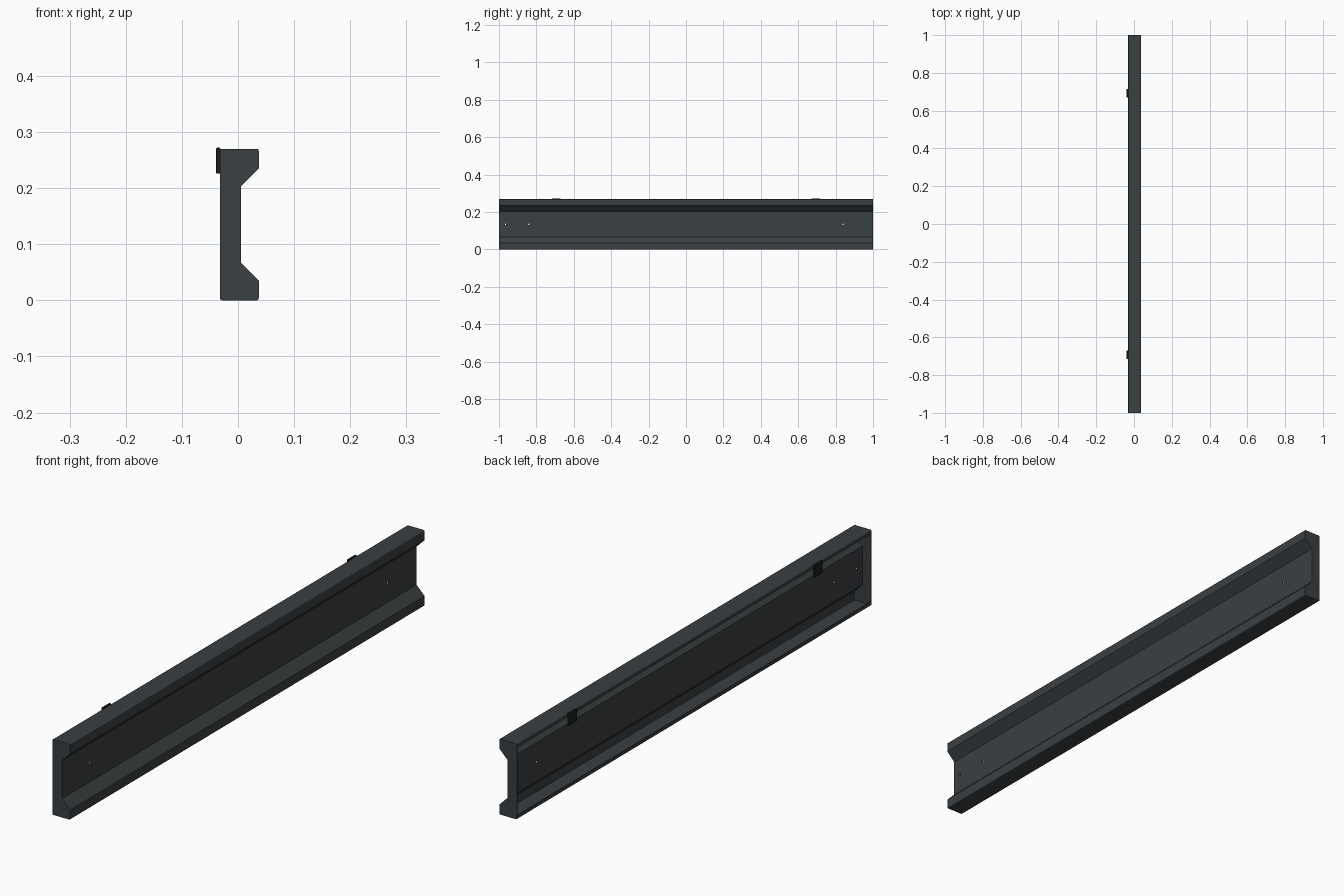
import bpy, bmesh, math
from mathutils import Vector

if "Cube" in bpy.data.objects:
    bpy.data.objects.remove(bpy.data.objects["Cube"])

X0, X1, WEB, H, T = -0.032, 0.037, 0.005, 0.27, 0.003


def material(name, col):
    m = bpy.data.materials.new(name)
    m.diffuse_color = (*col, 1)
    m.use_nodes = True
    m.node_tree.nodes["Principled BSDF"].inputs["Base Color"].default_value = m.diffuse_color
    return m


DARK = material("charcoal", (0.042, 0.050, 0.054))
BLACK = material("black", (0.012, 0.013, 0.014))


def finish(name, bm, mat=DARK):
    me = bpy.data.meshes.new(name)
    bm.to_mesh(me)
    bm.free()
    ob = bpy.data.objects.new(name, me)
    bpy.context.collection.objects.link(ob)
    if mat:
        me.materials.append(mat)
    return ob


def fillet(p, a, b, r=0.004, n=3):
    """Rounded corner at p between neighbours a and b."""
    p, a, b = Vector(p), Vector(a), Vector(b)
    s, e = p + (a - p).normalized() * r, p + (b - p).normalized() * r
    return [s * (1 - t) ** 2 + p * 2 * t * (1 - t) + e * t * t
            for t in (i / n for i in range(n + 1))]


# Cross-section, counter-clockwise from the lower back corner
corners = [(X0, 0), (X1, 0), (X1, 0.035), (WEB, 0.067),
           (WEB, H - 0.067), (X1, H - 0.035), (X1, H), (X0, H)]
outline = []
for i, c in enumerate(corners):
    if i in (0, 1, 6, 7):
        outline += fillet(c, corners[i - 1], corners[(i + 1) % 8])
    else:
        outline.append(Vector(c))

# Folded sheet: open at the back apart from two narrow lips
path = [Vector((X0, 0.014))] + outline + [Vector((X0, H - 0.014))]
bm = bmesh.new()
L = 1 - T
rows = [[bm.verts.new((p.x, y, p.y)) for p in path] for y in (-L, L)]
for i in range(len(path) - 1):
    bm.faces.new((rows[0][i], rows[0][i + 1], rows[1][i + 1], rows[1][i]))
beam = finish("folded_beam", bm)
sol = beam.modifiers.new("thickness", 'SOLIDIFY')
sol.thickness, sol.offset, sol.use_even_offset = T, 1, True

# Mounting holes through the web
bm = bmesh.new()
for y in (-0.965, -0.84, 0.84, 0.965):
    r = bmesh.ops.create_cone(bm, cap_ends=True, segments=12, radius1=0.004,
                              radius2=0.004, depth=0.03)
    for v in r["verts"]:
        v.co = Vector((v.co.z + WEB, v.co.y + y, v.co.x + H / 2))
bmesh.ops.recalc_face_normals(bm, faces=bm.faces)
cutter = finish("hole_cutter", bm, None)
cutter.hide_render = True
cutter.hide_set(True)
boo = beam.modifiers.new("holes", 'BOOLEAN')
boo.operation, boo.object, boo.solver = 'DIFFERENCE', cutter, 'EXACT'

for side, label in ((-1, "front"), (1, "rear")):
    # End plates
    bm = bmesh.new()
    f = bm.faces.new([bm.verts.new((p.x, side, p.y)) for p in outline])
    ext = bmesh.ops.extrude_face_region(bm, geom=[f], use_keep_orig=True)
    for v in ext["geom"]:
        if isinstance(v, bmesh.types.BMVert):
            v.co.y -= side * T
    bmesh.ops.recalc_face_normals(bm, faces=bm.faces)
    finish(label + "_end_plate", bm)

    # Small fasteners on the inside of each plate
    bm = bmesh.new()
    for z in (0.10, 0.17):
        r = bmesh.ops.create_cone(bm, cap_ends=True, segments=10, radius1=0.003,
                                  radius2=0.003, depth=0.002)
        for v in r["verts"]:
            v.co = Vector((v.co.x - 0.013, v.co.z + side * (1 - T), z - v.co.y))
    finish(label + "_end_fasteners", bm)

    # Hanging clips on the upper lip
    bm = bmesh.new()
    bmesh.ops.create_cube(bm, size=1)
    for v in bm.verts:
        v.co = Vector((-0.0353 + v.co.x * 0.0075, side * 0.693 + v.co.y * 0.046,
                       0.249 + v.co.z * 0.046))
    clip = finish(label + "_clip", bm, BLACK)
    bev = clip.modifiers.new("soft_edges", 'BEVEL')
    bev.width, bev.segments = 0.002, 2
